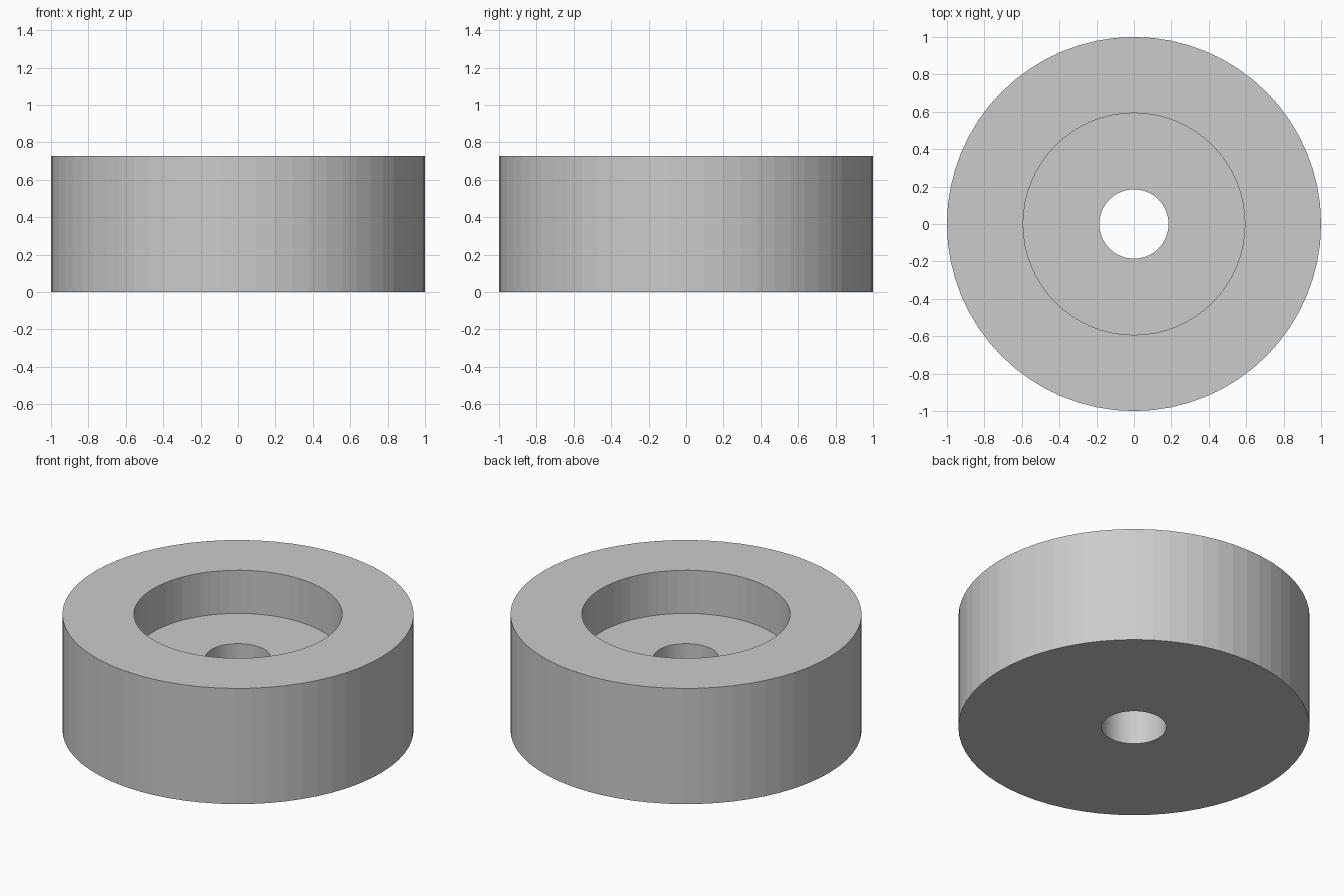
import bpy, bmesh
from math import cos, sin, tau

if "Cube" in bpy.data.objects:
    bpy.data.objects.remove(bpy.data.objects["Cube"])

SEGMENTS = 64
HEIGHT, FLOOR = 0.727, 0.456
R_OUT, R_POCKET, R_HOLE = 1.0, 0.593, 0.185

# Closed cross-section (radius, z): bottom, outer wall, rim, pocket, bore
profile = [(R_HOLE, 0), (R_OUT, 0), (R_OUT, HEIGHT),
           (R_POCKET, HEIGHT), (R_POCKET, FLOOR), (R_HOLE, FLOOR)]

# Revolve the section into flat-faceted rings
bm = bmesh.new()
rings = [[bm.verts.new((r * cos(tau * i / SEGMENTS), r * sin(tau * i / SEGMENTS), z))
          for i in range(SEGMENTS)] for r, z in profile]
for k, a in enumerate(rings):
    b = rings[(k + 1) % len(rings)]
    for i in range(SEGMENTS):
        j = (i + 1) % SEGMENTS
        bm.faces.new((a[i], a[j], b[j], b[i]))
bmesh.ops.recalc_face_normals(bm, faces=bm.faces)

# Counterbored ring body
mesh = bpy.data.meshes.new("counterbored_ring")
bm.to_mesh(mesh)
bm.free()
ring = bpy.data.objects.new("counterbored_ring", mesh)
bpy.context.collection.objects.link(ring)
